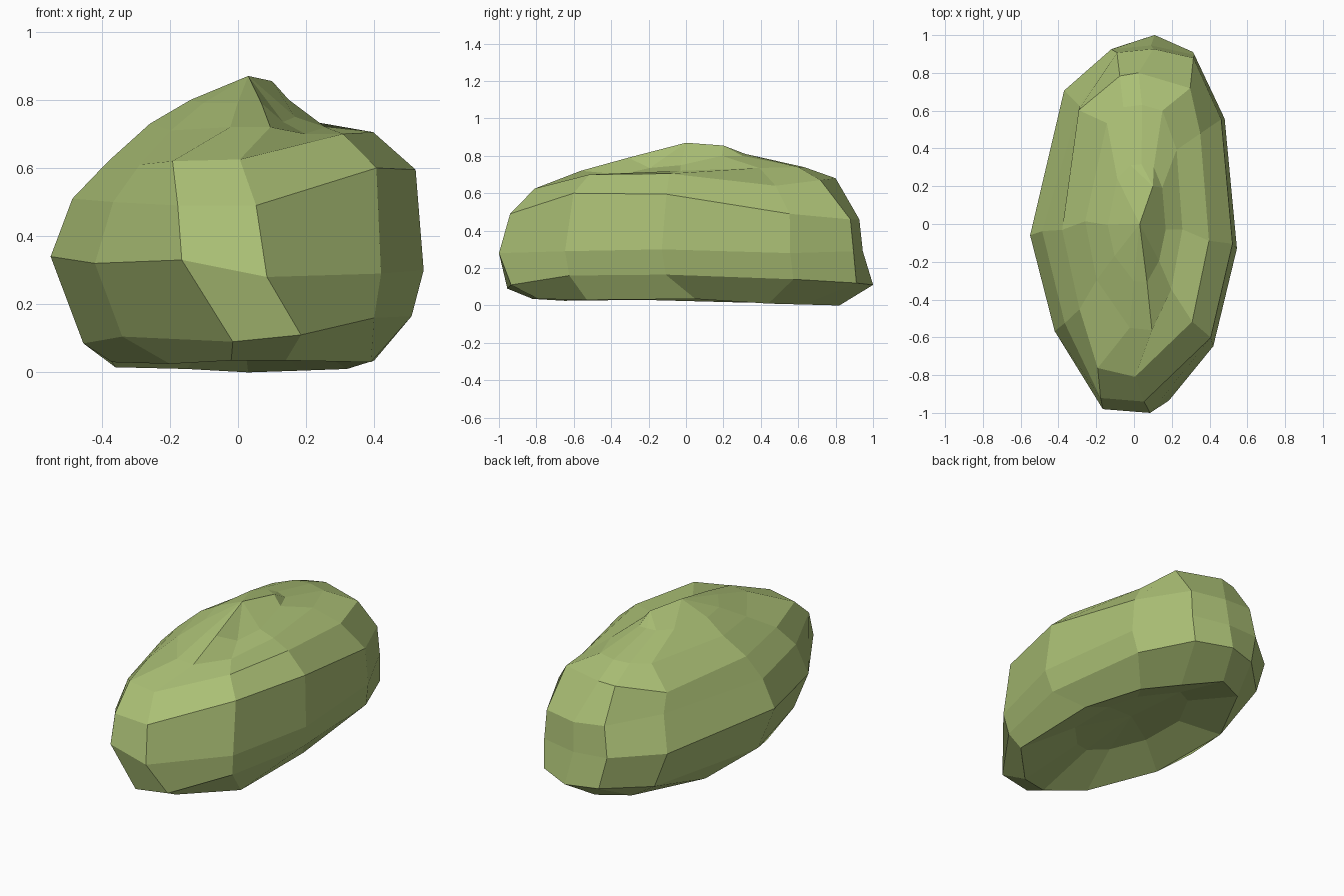
import bpy, bmesh

# Plan outline at the widest level, counter-clockwise from front left
plan = [(-.165, -.975), (.085, -.995), (.42, -.64), (.545, -.12), (.48, .57),
        (.32, .91), (.09, .96), (-.12, .94), (-.37, .72), (-.55, -.05), (-.42, -.56)]

# Irregular rim on the ground
foot = [(-.02, -.82), (.14, -.79), (.39, -.53), (.40, .05), (.32, .44),
        (.18, .63), (.03, .82), (-.15, .73), (-.36, .33), (-.37, -.24), (-.20, -.65)]

# Levels from hollow underside to crown:
# outline, x scale, y scale, x shift, y shift, sideways twist of the front, heights
levels = [
    (foot, .52, .52, .00, .00, .00, [.12, .12, .12, .12, .11, .11, .11, .11, .11, .12, .12]),
    (foot, 1.0, 1.0, .00, .00, .00, [.035, .035, .03, .035, .01, .005, .00, .01, .015, .03, .025]),
    (plan, .88, .99, .03, .01, .10, [.09, .11, .16, .165, .14, .12, .11, .11, .10, .085, .105]),
    (plan, 1.0, .995, .00, -.01, .00, [.33, .28, .29, .30, .28, .29, .29, .30, .31, .34, .32]),
    (plan, .92, .955, .02, .01, -.045, [.49, .49, .60, .595, .49, .46, .46, .48, .50, .51, .50]),
    (plan, .71, .823, .01, .01, -.065, [.62, .625, .70, .705, .64, .67, .68, .67, .62, .62, .61]),
    (plan, .47, .61, .00, .045, .055, [.72, .72, .70, .72, .735, .74, .74, .74, .73, .73, .71]),
    (plan, .28, .32, .015, .01, .03, [.79, .79, .735, .75, .80, .80, .81, .81, .81, .80, .79]),
]

bm = bmesh.new()
rings = []
for outline, sx, sy, ox, oy, twist, heights in levels:
    rings.append([bm.verts.new((x * sx + ox + (twist if i < 2 else 0), y * sy + oy, z))
                  for i, ((x, y), z) in enumerate(zip(outline, heights))])

# Small chips and bulges: level, corner, sideways and lengthwise push
for lev, i, dx, dy in [(2, 6, 0, .04), (2, 1, -.02, .04), (4, 8, .03, -.07), (5, 5, .06, -.04),
                       (5, 6, -.05, 0), (5, 8, -.04, 0), (5, 0, -.02, .03), (6, 8, .03, .05)]:
    rings[lev][i].co.x += dx
    rings[lev][i].co.y += dy

# Short crest line closing the top
rings.append([bm.verts.new((.10, .20, .855) if 4 <= i <= 7 else (.03, 0, .87))
              for i in range(len(plan))])
n = len(plan)
for low, high in zip(rings, rings[1:]):
    for i in range(n):
        j = (i + 1) % n
        bm.faces.new((low[i], low[j], high[j], high[i]))

# Hollow underside centre
pole = bm.verts.new((.02, 0, .14))
for i in range(n):
    bm.faces.new((rings[0][(i + 1) % n], rings[0][i], pole))

bmesh.ops.remove_doubles(bm, verts=bm.verts, dist=.0005)
bmesh.ops.recalc_face_normals(bm, faces=bm.faces)
mesh = bpy.data.meshes.new("boulder")
bm.to_mesh(mesh)
bm.free()

# Mossy green stone
mat = bpy.data.materials.new("moss_green")
mat.diffuse_color = (.41, .53, .18, 1)
mesh.materials.append(mat)
rock = bpy.data.objects.new("boulder", mesh)
bpy.context.collection.objects.link(rock)
